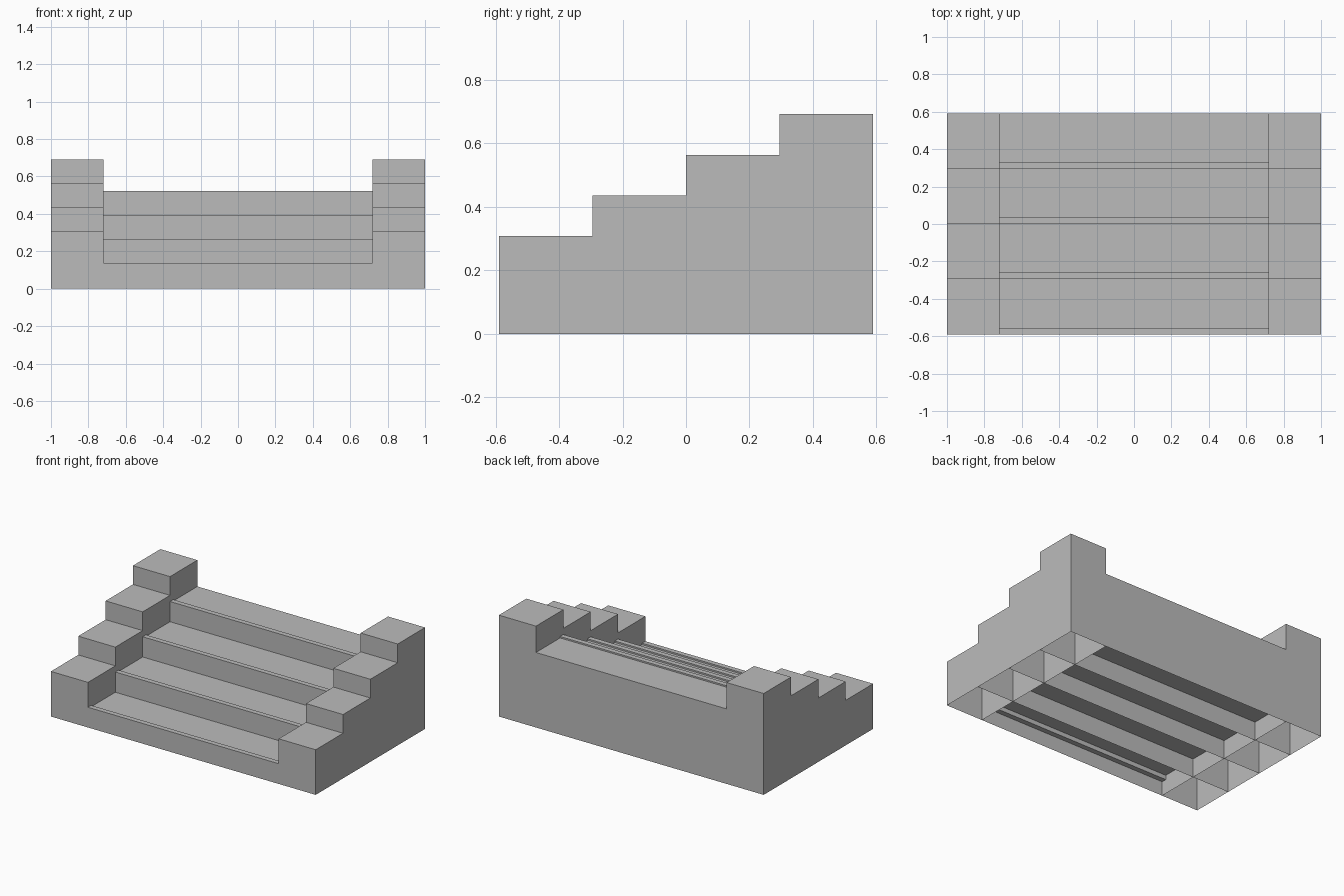
import bpy, bmesh

if "Cube" in bpy.data.objects:
    bpy.data.objects.remove(bpy.data.objects["Cube"])

grey = bpy.data.materials.new("light grey")
grey.diffuse_color = (0.5, 0.5, 0.5, 1)
grey.use_nodes = True
grey.node_tree.nodes["Principled BSDF"].inputs["Base Color"].default_value = grey.diffuse_color

DEPTH, HALF, INNER = 0.295, 1.0, 0.72   # step depth, half width, inner half width
RISE, CHEEK = 0.128, 0.18               # step rise, extra height of the side walls


def box(bm, x0, x1, y0, y1, z0, z1, skip=""):
    """Add a box; skip lists the open sides: l r f b d u."""
    v = [bm.verts.new((x, y, z)) for x in (x0, x1) for y in (y0, y1) for z in (z0, z1)]
    sides = {"l": (0, 1, 3, 2), "r": (4, 6, 7, 5), "f": (0, 4, 5, 1),
             "b": (2, 3, 7, 6), "d": (0, 2, 6, 4), "u": (1, 5, 7, 3)}
    for key, idx in sides.items():
        if key not in skip:
            bm.faces.new([v[i] for i in idx])


def finish(bm, name):
    loose = [v for v in bm.verts if not v.link_faces]
    bmesh.ops.delete(bm, geom=loose, context='VERTS')
    mesh = bpy.data.meshes.new(name)
    bm.to_mesh(mesh)
    bm.free()
    mesh.materials.append(grey)
    obj = bpy.data.objects.new(name, mesh)
    bpy.context.collection.objects.link(obj)
    return obj


steps, lips, cheek = bmesh.new(), bmesh.new(), bmesh.new()
for k in range(4):
    y0, h = (k - 2) * DEPTH, (k + 1) * RISE
    y1 = y0 + DEPTH
    back = "" if k == 3 else "b"
    # hollow step, open at the bottom, each riser reaching the ground
    box(steps, -INNER, INNER, y0, y1, 0, h, "lrd" + back)
    # underside panel below the higher steps
    if k:
        box(steps, -INNER, INNER, y0, y1, 0, RISE, "lrfbd")
    # raised lip on the front edge of the tread
    box(lips, -INNER, INNER, y0, y0 + 0.035, h, h + 0.01, "lrd")
    # stepped side wall
    box(cheek, INNER, HALF, y0, y1, 0, h + CHEEK, "d" + back)

# lower part of the first lip, seen from below
box(lips, -INNER, INNER, -2 * DEPTH, -2 * DEPTH + 0.035, RISE - 0.03, RISE, "lrfu")

finish(steps, "steps")
finish(lips, "step_lips")
side = finish(cheek, "side_walls")
mirror = side.modifiers.new("mirror", 'MIRROR')
mirror.use_axis = (True, False, False)
mirror.use_mirror_merge = False
